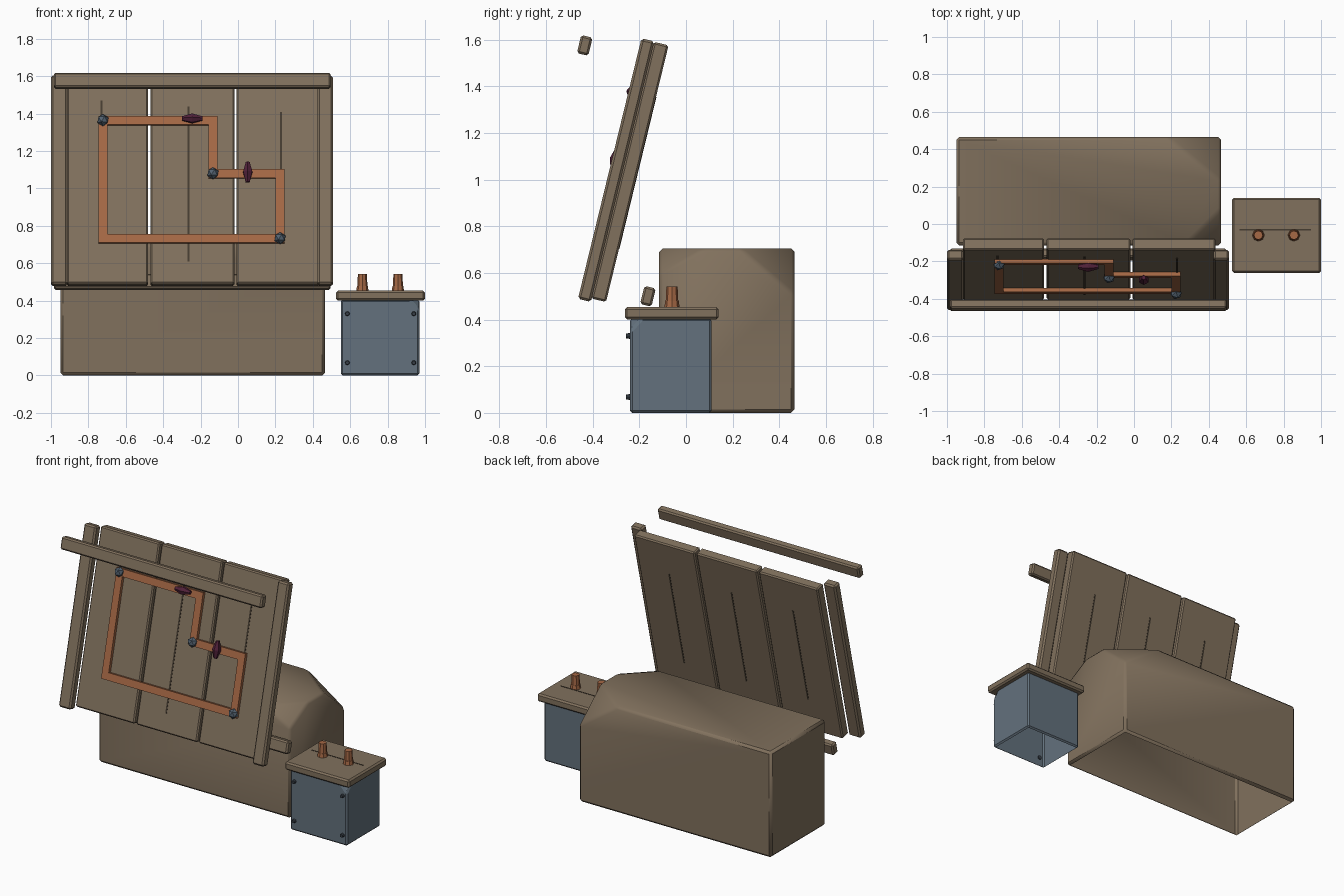
import bpy, bmesh, math
from mathutils import Matrix, Vector

if "Cube" in bpy.data.objects:
    bpy.data.objects.remove(bpy.data.objects["Cube"], do_unlink=True)


def material(name, r, g, b):
    m = bpy.data.materials.new(name)
    m.use_nodes = True
    m.diffuse_color = (r, g, b, 1)
    node = m.node_tree.nodes["Principled BSDF"]
    node.inputs["Base Color"].default_value = (r, g, b, 1)
    node.inputs["Roughness"].default_value = 0.8
    return m


WOOD = material("weathered wood", 0.22, 0.165, 0.11)
CRACK = material("dark crack", 0.06, 0.045, 0.03)
STEEL = material("blue grey metal", 0.125, 0.165, 0.205)
KNOT = material("slate", 0.085, 0.12, 0.16)
BOLT = material("dark bolt", 0.04, 0.05, 0.065)
COPPER = material("copper", 0.38, 0.14, 0.06)
PURPLE = material("purple crystal", 0.08, 0.015, 0.04)

# Leaning frame: x across, y depth into the panel, z up along the slope
LEAN = Matrix.Translation((0, -0.463, 0.489)) @ Matrix.Rotation(math.radians(-13.7), 4, 'X')


def finish(name, bm, mat, matrix=Matrix()):
    bm.transform(matrix)
    bmesh.ops.recalc_face_normals(bm, faces=bm.faces)
    me = bpy.data.meshes.new(name)
    bm.to_mesh(me)
    bm.free()
    me.materials.append(mat)
    ob = bpy.data.objects.new(name, me)
    bpy.context.collection.objects.link(ob)
    return ob


def box(name, lo, hi, mat, matrix=Matrix(), bevel=0.0, chips=(), open_bottom=False, segments=1):
    """Bevelled box; each chip is a corner cut off by a plane through three points."""
    lo, hi = Vector(lo), Vector(hi)
    bm = bmesh.new()
    bmesh.ops.create_cube(bm, size=1)
    bm.transform(Matrix.Translation((lo + hi) / 2) @ Matrix.Diagonal((*(hi - lo), 1)))
    for a, b, c in chips:
        a, b, c = Vector(a), Vector(b), Vector(c)
        n = (b - a).cross(c - a).normalized()
        if n.dot((lo + hi) / 2 - a) > 0:
            n = -n
        bmesh.ops.bisect_plane(bm, geom=bm.verts[:] + bm.edges[:] + bm.faces[:],
                               plane_co=a, plane_no=n, clear_outer=True)
        bmesh.ops.holes_fill(bm, edges=[e for e in bm.edges if e.is_boundary])
    if bevel:
        bmesh.ops.bevel(bm, geom=bm.edges[:], offset=bevel, segments=segments,
                        profile=0.5, affect='EDGES', clamp_overlap=True)
    bmesh.ops.recalc_face_normals(bm, faces=bm.faces)
    if open_bottom:
        down = [f for f in bm.faces if f.normal.z < -0.9]
        bmesh.ops.delete(bm, geom=down, context='FACES')
    return finish(name, bm, mat, matrix)


def cone(name, place, r1, r2, depth, sides, mat, matrix=Matrix()):
    bm = bmesh.new()
    bmesh.ops.create_cone(bm, cap_ends=True, segments=sides, radius1=r1, radius2=r2, depth=depth)
    return finish(name, bm, mat, Matrix.Translation(place) @ matrix)


def smooth(ob, angle):
    bpy.ops.object.select_all(action='DESELECT')
    ob.select_set(True)
    bpy.context.view_layer.objects.active = ob
    bpy.ops.object.shade_smooth_by_angle(angle=math.radians(angle))


def slope(z):
    """Height along the leaning panel for a world height."""
    return (z - 0.478) / 0.9714


# Large block with two broken corners
X, Y0, Y1, Z = 0.465, -0.115, 0.465, 0.705
block = box("base_block", (-0.95, Y0, 0), (X, Y1, Z), WOOD, bevel=0.015, open_bottom=True, chips=[
    ((X, 0.235, Z), (X, Y1, 0.51), (0.18, Y1, Z)),
    ((X, 0.08, Z), (X, Y0, 0.6), (0.27, Y0, Z))])
smooth(block, 40)

# Panel boards with a crack on both faces
boards = [(-0.914, -0.481, -0.73, 1.19, 1.47), (-0.467, -0.02, -0.265, 0.61, 1.44),
          (-0.008, 0.437, 0.23, 0.73, 1.41)]
for i, (x0, x1, xc, z0, z1) in enumerate(boards):
    box(f"board_{i + 1}", (x0, 0.055, 0.015), (x1, 0.12, 1.147), WOOD, LEAN, 0.008)
    box(f"front_crack_{i + 1}", (xc - 0.005, 0.053, slope(z0)), (xc + 0.005, 0.057, slope(z1)), CRACK, LEAN)
    xb = (x0 + x1) / 2
    box(f"back_crack_{i + 1}", (xb - 0.005, 0.118, 0.25), (xb + 0.005, 0.122, 0.92), CRACK, LEAN)

# Side battens
for side, x0, x1 in (("right", -1.0, -0.912), ("left", 0.425, 0.507)):
    box(side + "_batten", (x0, 0, 0), (x1, 0.057, 1.149), WOOD, LEAN, 0.01)

# Loose cross rails, tilted like the panel
for name, y, z in (("top_rail", -0.434, 1.575), ("bottom_rail", -0.163, 0.5)):
    m = Matrix.Translation((-0.245, y, z)) @ Matrix.Rotation(math.radians(-13.7), 4, 'X')
    box(name, (-0.74, -0.025, -0.04), (0.74, 0.025, 0.04), WOOD, m, 0.009)

# Copper circuit: a mitred ring of bars
path = [Vector((x, 0, slope(z))) for x, z in
        [(-0.722, 1.361), (-0.134, 1.361), (-0.134, 1.077), (0.225, 1.077), (0.225, 0.73), (-0.722, 0.73)]]
HALF = 0.024
bm = bmesh.new()
rings = []
for i, p in enumerate(path):
    normals = [Vector((-d.z, 0, d.x)).normalized() for d in (p - path[i - 1], path[(i + 1) % len(path)] - p)]
    off = (normals[0] + normals[1]) * HALF
    rings.append([bm.verts.new(p + off * s + Vector((0, y, 0)))
                  for s, y in ((1, 0.034), (-1, 0.034), (-1, 0.056), (1, 0.056))])
for i, ring in enumerate(rings):
    last = rings[i - 1]
    for k in range(4):
        bm.faces.new((last[k], last[k - 3], ring[k - 3], ring[k]))
finish("copper_circuit", bm, COPPER, LEAN)

# Solder knots at three corners of the circuit
for i in (0, 2, 4):
    bm = bmesh.new()
    bmesh.ops.create_icosphere(bm, subdivisions=1, radius=0.033)
    p = path[i]
    finish(f"solder_knot_{i // 2 + 1}", bm, KNOT, LEAN @ Matrix.Translation((p.x, 0.032, p.z)))

# Faceted crystals: two cones base to base
for i, (x, z, turn) in enumerate(((-0.245, 1.367, 90), (0.052, 1.08, 0))):
    bm = bmesh.new()
    for s in (1, -1):
        bmesh.ops.create_cone(bm, cap_ends=False, segments=6, radius1=0.028, radius2=0.012, depth=0.055,
                              matrix=Matrix.Diagonal((1, 1, s, 1)) @ Matrix.Translation((0, 0, 0.0275)))
    bmesh.ops.remove_doubles(bm, verts=bm.verts, dist=0.001)
    bmesh.ops.holes_fill(bm, edges=[e for e in bm.edges if e.is_boundary])
    finish(f"crystal_{i + 1}", bm, PURPLE, LEAN @ Matrix.Translation((x, 0.018, slope(z)))
           @ Matrix.Rotation(math.radians(turn), 4, 'Y'))

# Battery: metal case, wooden lid with slit, terminals and bolts
box("battery_case", (0.55, -0.24, 0), (0.97, 0.11, 0.405), STEEL, bevel=0.01, open_bottom=True,
    chips=[((0.92, -0.24, 0.405), (0.97, -0.19, 0.405), (0.97, -0.24, 0.35))])
box("battery_lid", (0.525, -0.262, 0.4), (1.0, 0.14, 0.453), WOOD, bevel=0.01)
box("lid_slit", (0.565, -0.034, 0.45), (0.945, -0.027, 0.455), CRACK)
for i, x in enumerate((0.665, 0.855)):
    cone(f"terminal_base_{i + 1}", (x, -0.06, 0.464), 0.033, 0.029, 0.03, 8, COPPER)
    cone(f"terminal_{i + 1}", (x, -0.06, 0.5), 0.028, 0.024, 0.085, 8, COPPER)
for i, (x, z) in enumerate((x, z) for x in (0.585, 0.94) for z in (0.068, 0.33)):
    cone(f"bolt_{i + 1}", (x, -0.245, z), 0.014, 0.01, 0.025, 8, BOLT, Matrix.Rotation(math.radians(90), 4, 'X'))
